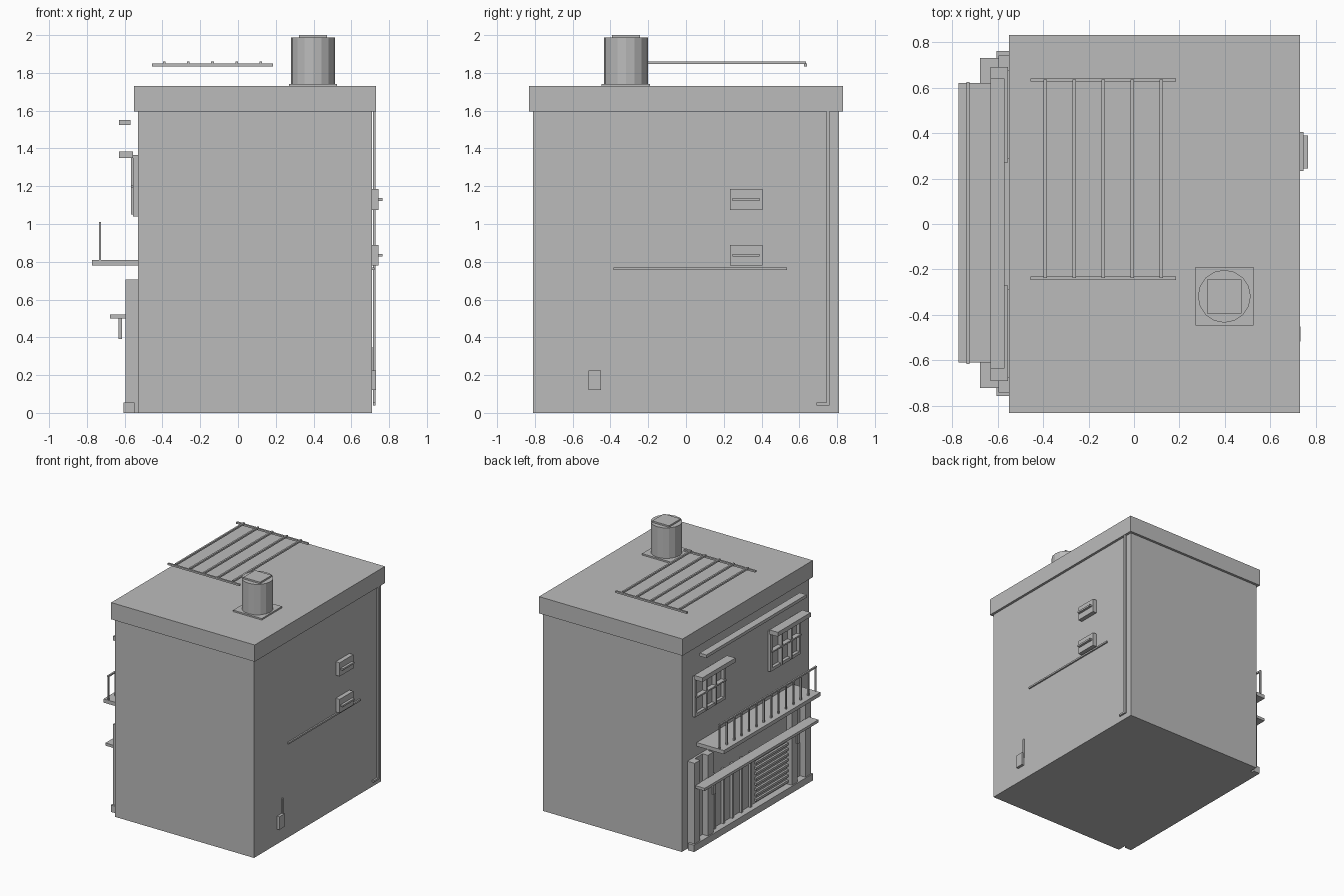
import bpy
import bmesh
from mathutils import Matrix, Vector

old = bpy.data.objects.get("Cube")
if old:
    bpy.data.objects.remove(old, do_unlink=True)

grey = bpy.data.materials.new("plain grey")
grey.use_nodes = True
COLOUR = (0.5, 0.5, 0.5, 1)
grey.diffuse_color = COLOUR
grey.node_tree.nodes["Principled BSDF"].inputs["Base Color"].default_value = COLOUR


def finish(name, bm):
    mesh = bpy.data.meshes.new(name)
    bm.to_mesh(mesh)
    bm.free()
    mesh.materials.append(grey)
    obj = bpy.data.objects.new(name, mesh)
    bpy.context.collection.objects.link(obj)
    return obj


def box(name, xs, ys, zs):
    """Box from its (min, max) range on each axis."""
    spans = (xs, ys, zs)
    mid = Vector([sum(s) / 2 for s in spans])
    size = [s[1] - s[0] for s in spans]
    bm = bmesh.new()
    bmesh.ops.create_cube(bm, size=1, matrix=Matrix.Translation(mid) @ Matrix.Diagonal((*size, 1)))
    return finish(name, bm)


def around(c, width):
    return (c - width / 2, c + width / 2)


# Main block and roof slab
box("building_body", (-0.53, 0.71), (-0.81, 0.81), (0, 1.6))
box("roof_slab", (-0.55, 0.73), (-0.83, 0.83), (1.595, 1.73))

# Water tank
box("tank_base", (0.27, 0.525), (-0.447, -0.19), (1.73, 1.742))
bm = bmesh.new()
bmesh.ops.create_cone(bm, cap_ends=True, segments=16, radius1=0.116, radius2=0.116, depth=0.247,
                      matrix=Matrix.Translation((0.397, -0.318, 1.864)))
finish("water_tank", bm)
box("tank_lid", (0.322, 0.472), (-0.393, -0.243), (1.985, 2.0))

# Drying rack over the roof
for y in (-0.238, 0.633):
    box("rack_rail", (-0.455, 0.185), around(y, 0.015), (1.835, 1.849))
for i in range(5):
    box("rack_bar", around(-0.39 + i * 0.1275, 0.014), (-0.238, 0.635), (1.846, 1.86))

# Upper storey of the shop side: eave, windows and hoods
box("upper_eave", (-0.63, -0.57), (-0.635, 0.64), (1.525, 1.55))
for side in (-1, 1):
    c = side * 0.48
    box("window_hood", (-0.63, -0.555), around(c, 0.42), (1.35, 1.385))
    for zs in ((1.04, 1.065), (1.34, 1.365)):
        box("window_frame_rail", (-0.555, -0.53), around(c, 0.39), zs)
    for e in (-1, 1):
        box("window_frame_side", (-0.555, -0.53), around(c + e * 0.183, 0.024), (1.04, 1.365))
    for e in (-1, 1):
        box("window_bar", (-0.567, -0.53), around(c + e * 0.06, 0.012), (1.05, 1.35))
    box("window_crossbar", (-0.567, -0.53), around(c, 0.37), (1.194, 1.206))

# Balcony with railing
box("balcony_slab", (-0.772, -0.53), (-0.61, 0.62), (0.78, 0.81))
box("balcony_handrail", (-0.737, -0.724), (-0.615, 0.625), (0.998, 1.01))
BALUSTERS = 14
for i in range(BALUSTERS):
    y = -0.608 + i * 1.226 / (BALUSTERS - 1)
    box("baluster", (-0.736, -0.725), around(y, 0.012), (0.81, 1.0))

# Shop front: back panel, sill, posts and awning
box("shop_panel", (-0.548, -0.53), (-0.74, 0.74), (0, 0.705))
box("shop_sill", (-0.605, -0.548), (-0.757, 0.76), (0, 0.055))
box("shop_awning", (-0.678, -0.59), (-0.72, 0.73), (0.5, 0.522))
for side in (-1, 1):
    box("corner_post", (-0.595, -0.54), around(side * 0.705, 0.07), (0, 0.705))
    box("inner_post", (-0.595, -0.54), around(side * 0.535, 0.07), (0, 0.705))
    box("awning_peg", (-0.632, -0.615), around(side * 0.535, 0.03), (0.39, 0.5))

# Door bars and shutter slats
for i in range(5):
    box("door_bar", (-0.568, -0.54), around(0.44 - i * 0.115, 0.018), (0.05, 0.5))
for i in range(10):
    box("shutter_slat", (-0.565, -0.54), (-0.5, -0.09), around(0.08 + i * 0.043, 0.018))

# Services on the opposite side: vents, pipes and meter
for z in (0.78, 1.075):
    box("vent_box", (0.7, 0.745), (0.232, 0.405), (z, z + 0.11))
    box("vent_lip", (0.74, 0.765), (0.245, 0.39), around(z + 0.055, 0.014))
box("wall_pipe", (0.7, 0.722), (-0.383, 0.535), (0.757, 0.77))
box("drain_pipe", (0.714, 0.728), (0.745, 0.76), (0.04, 1.6))
box("drain_outlet", (0.714, 0.728), (0.69, 0.755), (0.04, 0.055))
box("meter_box", (0.7, 0.731), (-0.517, -0.45), (0.12, 0.225))
box("meter_conduit", (0.7, 0.717), (-0.46, -0.445), (0.18, 0.347))
